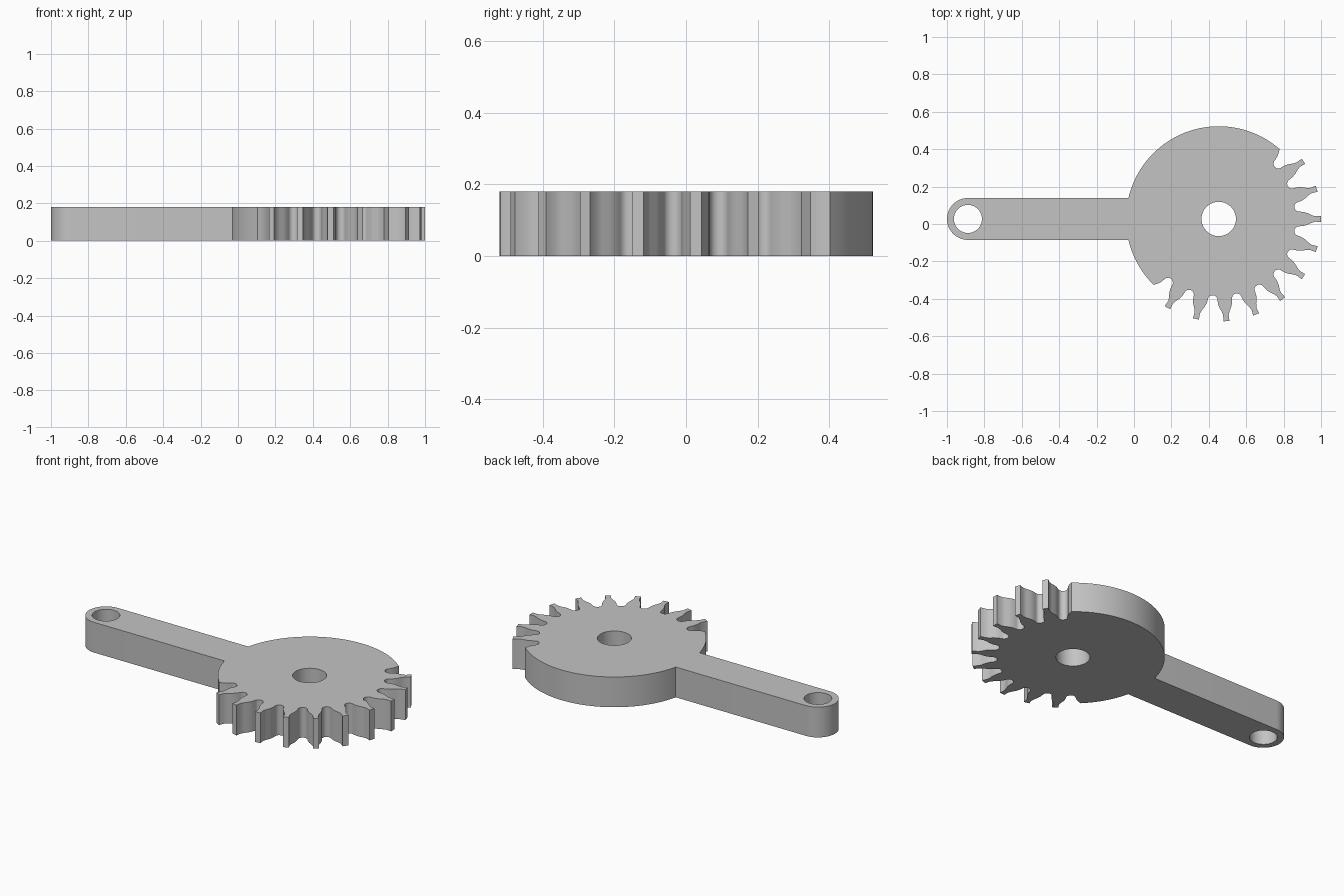
import bpy, bmesh
from math import asin, cos, degrees, radians, sin

if "Cube" in bpy.data.objects:
    bpy.data.objects.remove(bpy.data.objects["Cube"], do_unlink=True)

HEIGHT = 0.18
CX, CY = 0.453, 0.027          # gear centre
DISC_R = 0.4955
ARM_X, ARM_R = -0.888, 0.112   # rounded arm end
PITCH = 360 / 21
FLANK = [(0.548, 0.0165), (0.515, 0.0145), (DISC_R, 0.021),
         (0.475, 0.031), (0.455, 0.037)]   # radius, half width of a tooth
POCKET_R, POCKET_AT = 0.026, 0.435


def arc(x, y, r, start, end, steps):
    angles = [radians(start + (end - start) * i / steps) for i in range(steps + 1)]
    return [(x + r * cos(a), y + r * sin(a)) for a in angles]


def polar(r, angle, side=0.0):
    """Point at a radius and angle, shifted sideways by a tangential distance."""
    a = radians(angle)
    return (CX + r * cos(a) - side * sin(a), CY + r * sin(a) + side * cos(a))


def gap(angle, first, last):
    """Tooth gap: down one flank, round the pocket, up the next flank."""
    down = [p for p in FLANK if not first or p[0] <= DISC_R]
    up = [p for p in reversed(FLANK) if not last or p[0] <= DISC_R]
    pts = [polar(r, angle - PITCH / 2, w) for r, w in down]
    for i in range(11):
        t = radians(-90 + 18 * i)
        pts.append(polar(POCKET_AT - POCKET_R * cos(t), angle, POCKET_R * sin(t)))
    return pts + [polar(r, angle + PITCH / 2, -w) for r, w in up]


# Outline: lower disc arc, teeth, upper disc arc, rounded arm
join = degrees(asin(ARM_R / DISC_R))
end_step = degrees(FLANK[2][1] / DISC_R)
outline = arc(CX, CY, DISC_R, 180 + join, 360 - 8 * PITCH + end_step, 12)[:-1]
for k in range(11):
    outline += gap((k - 7.5) * PITCH, k == 0, k == 10)
outline += arc(CX, CY, DISC_R, 3 * PITCH - end_step, 180 - join, 40)[1:]
outline += arc(ARM_X, CY, ARM_R, 90, 270, 24)

# Flat shape with shaft hole and arm hole, extruded to full height
curve = bpy.data.curves.new("lever_profile", "CURVE")
curve.dimensions = "2D"
curve.fill_mode = "BOTH"
curve.extrude = HEIGHT / 2
holes = [arc(CX, CY, 0.092, 0, 360, 40)[:-1], arc(ARM_X, CY, 0.075, 0, 360, 40)[:-1]]
for loop in [outline] + holes:
    spline = curve.splines.new("POLY")
    spline.points.add(len(loop) - 1)
    for point, (x, y) in zip(spline.points, loop):
        point.co = (x, y, 0, 1)
    spline.use_cyclic_u = True

helper = bpy.data.objects.new("lever_profile", curve)
bpy.context.collection.objects.link(helper)
bpy.context.view_layer.update()
mesh = bpy.data.meshes.new_from_object(helper.evaluated_get(bpy.context.evaluated_depsgraph_get()))
bpy.data.objects.remove(helper, do_unlink=True)

bm = bmesh.new()
bm.from_mesh(mesh)
bmesh.ops.remove_doubles(bm, verts=bm.verts, dist=0.0001)
bmesh.ops.translate(bm, verts=bm.verts, vec=(0, 0, HEIGHT / 2))
bmesh.ops.recalc_face_normals(bm, faces=bm.faces)
bm.to_mesh(mesh)
bm.free()

# Single grey material
grey = bpy.data.materials.new("plain_grey")
grey.use_nodes = True
grey.diffuse_color = (0.55, 0.55, 0.55, 1)
grey.node_tree.nodes["Principled BSDF"].inputs["Base Color"].default_value = (0.55, 0.55, 0.55, 1)
mesh.materials.clear()
mesh.materials.append(grey)

lever = bpy.data.objects.new("sector_gear_lever", mesh)
bpy.context.collection.objects.link(lever)
bpy.ops.object.select_all(action="DESELECT")
lever.select_set(True)
bpy.context.view_layer.objects.active = lever
bpy.ops.object.shade_smooth_by_angle(angle=radians(30))
